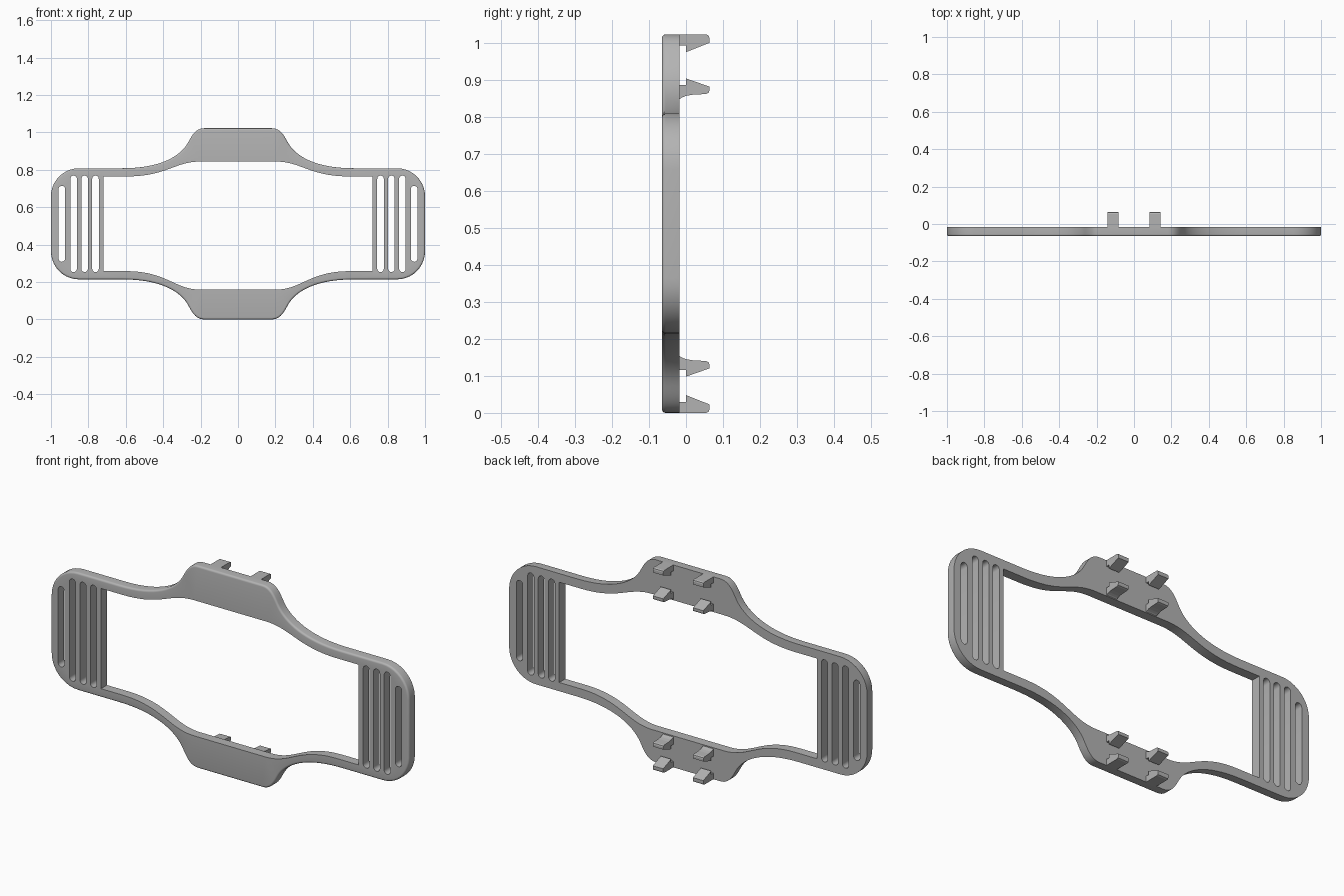
import bpy, bmesh, math
from mathutils import Vector
from mathutils.geometry import interpolate_bezier

cube = bpy.data.objects.get("Cube")
if cube:
    bpy.data.objects.remove(cube)

MID = 0.511                     # height of the frame's centre line
FRONT, BACK, ROUND = -0.065, -0.017, 0.01

grey = bpy.data.materials.new("grey_plastic")
grey.use_nodes = True
grey.diffuse_color = (0.45, 0.45, 0.45, 1)
grey.node_tree.nodes["Principled BSDF"].inputs["Base Color"].default_value = (0.45, 0.45, 0.45, 1)


def bezier(a, b, c, d, n=12):
    return interpolate_bezier(Vector(a), Vector(b), Vector(c), Vector(d), n)


def arc(cx, cz, r, start, end, n=10):
    return [Vector((cx + r * math.cos(math.radians(start + (end - start) * i / n)),
                    cz + r * math.sin(math.radians(start + (end - start) * i / n))))
            for i in range(n + 1)]


def clean(points):
    """Drop coincident neighbours from a closed loop."""
    return [p for i, p in enumerate(points) if (p - points[i - 1]).length > 1e-4]


def mirrored(top, bottom):
    """Close a loop from its upper and lower right-hand quarters (centre to side)."""
    right = top + [Vector((p.x, -p.y)) for p in reversed(bottom)]
    return clean(right + [Vector((-p.x, p.y)) for p in reversed(right)])


def inset(loop, d):
    """Offset a clockwise loop inwards."""
    out = []
    for i, p in enumerate(loop):
        a = (p - loop[i - 1]).normalized()
        b = (loop[(i + 1) % len(loop)] - p).normalized()
        t = (a + b).normalized()
        out.append(p + Vector((t.y, -t.x)) * d)
    return out


def finish(bm, name):
    bmesh.ops.recalc_face_normals(bm, faces=bm.faces)
    mesh = bpy.data.meshes.new(name)
    bm.to_mesh(mesh)
    bm.free()
    mesh.materials.append(grey)
    obj = bpy.data.objects.new(name, mesh)
    bpy.context.collection.objects.link(obj)
    return obj


# Outer contour: tab, sweeping shoulder, rounded end
outer_quarter = (bezier((0.18, 0.511), (0.225, 0.511), (0.245, 0.475), (0.265, 0.438))
                 + bezier((0.265, 0.438), (0.30, 0.37), (0.40, 0.297), (0.62, 0.297), 18)
                 + arc(0.85, 0.147, 0.15, 90, 0))
outer = mirrored(outer_quarter, outer_quarter)


# Central opening, slightly taller below the centre line
def opening_quarter(h):
    return bezier((0.20, h), (0.34, h), (0.38, 0.253), (0.6, 0.253), 20) + [Vector((0.72, 0.253))]


holes = [mirrored(opening_quarter(0.333), opening_quarter(0.352))]

# Round-ended strap slots at both ends
for side in (-1, 1):
    for x, half in ((0.762, 0.258), (0.82, 0.258), (0.879, 0.258), (0.942, 0.203)):
        r = 0.0175
        holes.append(arc(side * x, half - r, r, 180, 0, 8) + arc(side * x, r - half, r, 0, -180, 8))

# Frame: stacked rings for the walls, filled caps front and back
bm = bmesh.new()
front_edges, back_edges = [], []


def wall(rings):
    rows = [[bm.verts.new((p.x, y, p.y + MID)) for p in loop] for loop, y in rings]
    n = len(rows[0])
    for lower, upper in zip(rows, rows[1:]):
        for i in range(n):
            bm.faces.new((lower[i - 1], lower[i], upper[i], upper[i - 1]))
    back_edges.extend(bm.edges.get((rows[0][i - 1], rows[0][i])) for i in range(n))
    front_edges.extend(bm.edges.get((rows[-1][i - 1], rows[-1][i])) for i in range(n))


rings = [(outer, BACK)]
for k in range(5):
    a = math.pi / 2 * k / 4
    rings.append((inset(outer, ROUND * (1 - math.cos(a))), FRONT + ROUND * (1 - math.sin(a))))
wall(rings)
for hole in holes:
    wall([(hole, BACK), (hole, FRONT)])
for edges, normal in ((front_edges, (0, -1, 0)), (back_edges, (0, 1, 0))):
    bmesh.ops.triangle_fill(bm, use_beauty=True, use_dissolve=False, edges=edges, normal=normal)
frame = finish(bm, "strap_frame")
bpy.context.view_layer.objects.active = frame
frame.select_set(True)
bpy.ops.object.shade_smooth_by_angle(angle=math.radians(35))

# Hooked clips on the back of each tab, as (depth, height from centre line)
outer_clip = [(-0.02, 0.511), (0.054, 0.511), (0.061, 0.508), (0.063, 0.502),
              (0.063, 0.488), (0.0, 0.463), (0.0, 0.481), (-0.02, 0.481)]
inner_clip = [(-0.02, 0.335), (-0.010, 0.341), (0.0, 0.345), (0.018, 0.348), (0.054, 0.350),
              (0.061, 0.353), (0.063, 0.359), (0.063, 0.370), (0.0, 0.392), (0.0, 0.374), (-0.02, 0.374)]


def clip(name, profile, x, sign, shift):
    bm = bmesh.new()
    face = bm.faces.new([bm.verts.new((x - 0.029, y, MID + sign * (z + shift))) for y, z in profile])
    moved = bmesh.ops.extrude_face_region(bm, geom=[face], use_keep_orig=True)["geom"]
    bmesh.ops.translate(bm, vec=(0.058, 0, 0),
                        verts=[v for v in moved if isinstance(v, bmesh.types.BMVert)])
    finish(bm, name)


for side, x in (("left", 0.112), ("right", -0.112)):
    for level, sign, shift in (("upper", 1, 0.0), ("lower", -1, 0.021)):
        clip(f"{level}_{side}_outer_clip", outer_clip, x, sign, 0)
        clip(f"{level}_{side}_inner_clip", inner_clip, x, sign, shift)
